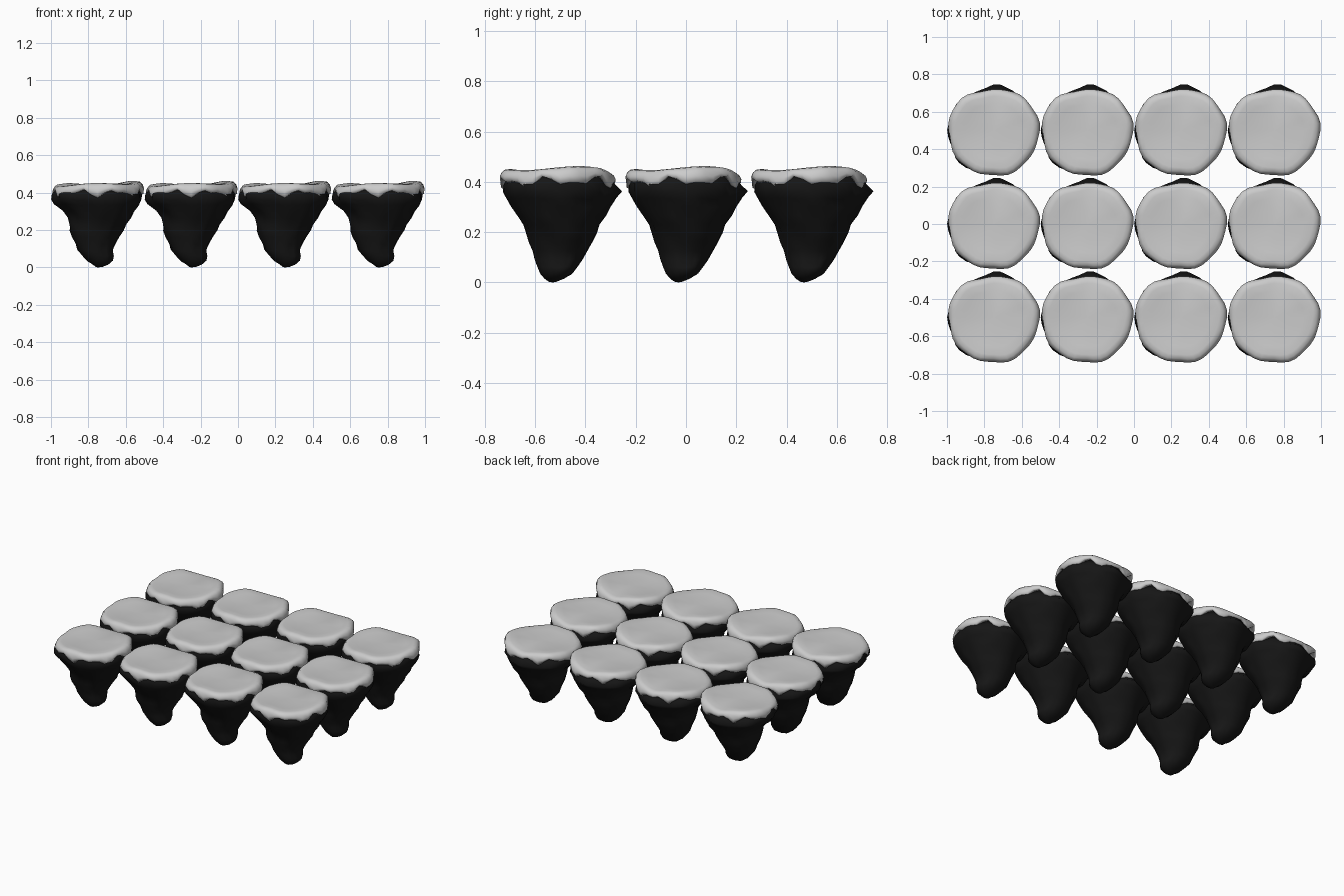
import bpy, bmesh, math
from mathutils import Vector, noise

if "Cube" in bpy.data.objects:
    bpy.data.objects.remove(bpy.data.objects["Cube"])

SEG = 40

# rock half-widths by height: z, right, back, left, front
ROCK = [
    (0.425, .215, .190, .215, .215),
    (0.390, .235, .220, .240, .235),
    (0.360, .235, .232, .242, .228),
    (0.335, .225, .212, .225, .212),
    (0.300, .198, .198, .180, .192),
    (0.265, .180, .180, .160, .172),
    (0.230, .155, .155, .155, .148),
    (0.195, .135, .145, .148, .135),
    (0.160, .112, .128, .135, .125),
    (0.125, .095, .108, .118, .110),
    (0.090, .082, .088, .105, .100),
    (0.060, .086, .066, .080, .090),
    (0.035, .080, .048, .056, .080),
    (0.015, .055, .015, .025, .062),
    (0.003, .025, -.015, .010, .045),
]


def wrap(d):
    return (d + math.pi) % (2 * math.pi) - math.pi


def loft(name, rings, top=None, bottom=None):
    """Skin a stack of closed rings (given top to bottom), with end points."""
    bm = bmesh.new()
    loops = [[bm.verts.new(p) for p in r] for r in rings]
    for a, b in zip(loops, loops[1:]):
        for i in range(SEG):
            j = (i + 1) % SEG
            bm.faces.new((a[i], b[i], b[j], a[j]))
    for ring, tip in ((loops[0], top), (loops[-1], bottom)):
        if tip:
            v = bm.verts.new(tip)
            for i in range(SEG):
                bm.faces.new((ring[i], ring[(i + 1) % SEG], v))
    bmesh.ops.recalc_face_normals(bm, faces=bm.faces)
    me = bpy.data.meshes.new(name)
    bm.to_mesh(me)
    bm.free()
    me.shade_smooth()
    return me


ANGLES = [2 * math.pi * i / SEG for i in range(SEG)]


# rock: inverted craggy cone
def rock_ring(row):
    z, right, back, left, front = row
    pts = []
    cx, rx = (right - left) / 2, (right + left) / 2
    cy, ry = (back - front) / 2, (back + front) / 2
    for a in ANGLES:
        c, s = math.cos(a), math.sin(a)
        n = noise.noise(Vector((c * 2.4, s * 2.4, z * 14)))
        n += 0.5 * noise.noise(Vector((c * 5 + 7, s * 5, z * 26)))
        k = 1 + 0.09 * n
        # outcrop at the back just under the grass
        k += 0.07 * math.exp(-(wrap(a - math.pi / 2) / .16) ** 2 - ((z - .36) / .025) ** 2)
        x = max(-.249, min(.246, cx + rx * k * c))
        y = max(-.238, min(.245, cy + ry * k * s))
        pts.append((x, y, max(.002, z + (0.008 * n if z > .03 else 0))))
    return pts


rock_mesh = loft("rock", [rock_ring(r) for r in ROCK],
                 top=(0, 0, .425), bottom=(0, -.03, 0))
dark = bpy.data.materials.new("dark_rock")
dark.diffuse_color = (0.008, 0.008, 0.008, 1)
dark.use_nodes = True
dark.node_tree.nodes["Principled BSDF"].inputs["Base Color"].default_value = dark.diffuse_color
rock_mesh.materials.append(dark)


# grass: shallow dished disc with a wavy rim and a drooping ragged lip
def grass_radius(a):
    r = 0.241 + 0.004 * math.sin(5 * a + 1) + 0.003 * math.sin(9 * a)
    return r - 0.028 * math.exp(-(wrap(a - math.pi / 2) / .5) ** 2)


def rim_height(a):
    return (.449 + .008 * math.cos(a - .4) + .006 * math.sin(3 * a + .4)
            - .012 * math.exp(-(wrap(a - 1.5) / .5) ** 2))


def grass_ring(f, rise, drop):
    """f: radius factor, rise: how much of the rim wave, drop: depth below."""
    pts = []
    for a in ANGLES:
        r = grass_radius(a) * f
        rag = 1 + .3 * math.sin(7 * a) + .25 * math.sin(12 * a + 2)
        z = .441 + rise * (rim_height(a) - .441) - drop * rag
        pts.append((r * math.cos(a), r * math.sin(a), z))
    return pts


grass_mesh = loft("grass", [
    grass_ring(.35, .1, 0), grass_ring(.65, .45, 0), grass_ring(.84, 1, 0),
    grass_ring(.93, 1, .003), grass_ring(.98, .9, .013), grass_ring(1.01, .7, .028),
    grass_ring(1.0, .5, .045), grass_ring(.95, .5, .050), grass_ring(.85, .3, .030),
], top=(0, 0, .441))

# 4 x 3 field of identical islands
for iy in range(3):
    for ix in range(4):
        for name, me in (("rock", rock_mesh), ("grass_top", grass_mesh)):
            ob = bpy.data.objects.new(f"{name}_{iy}_{ix}", me)
            ob.location = (-.75 + .5 * ix, -.5 + .5 * iy, 0)
            bpy.context.collection.objects.link(ob)
